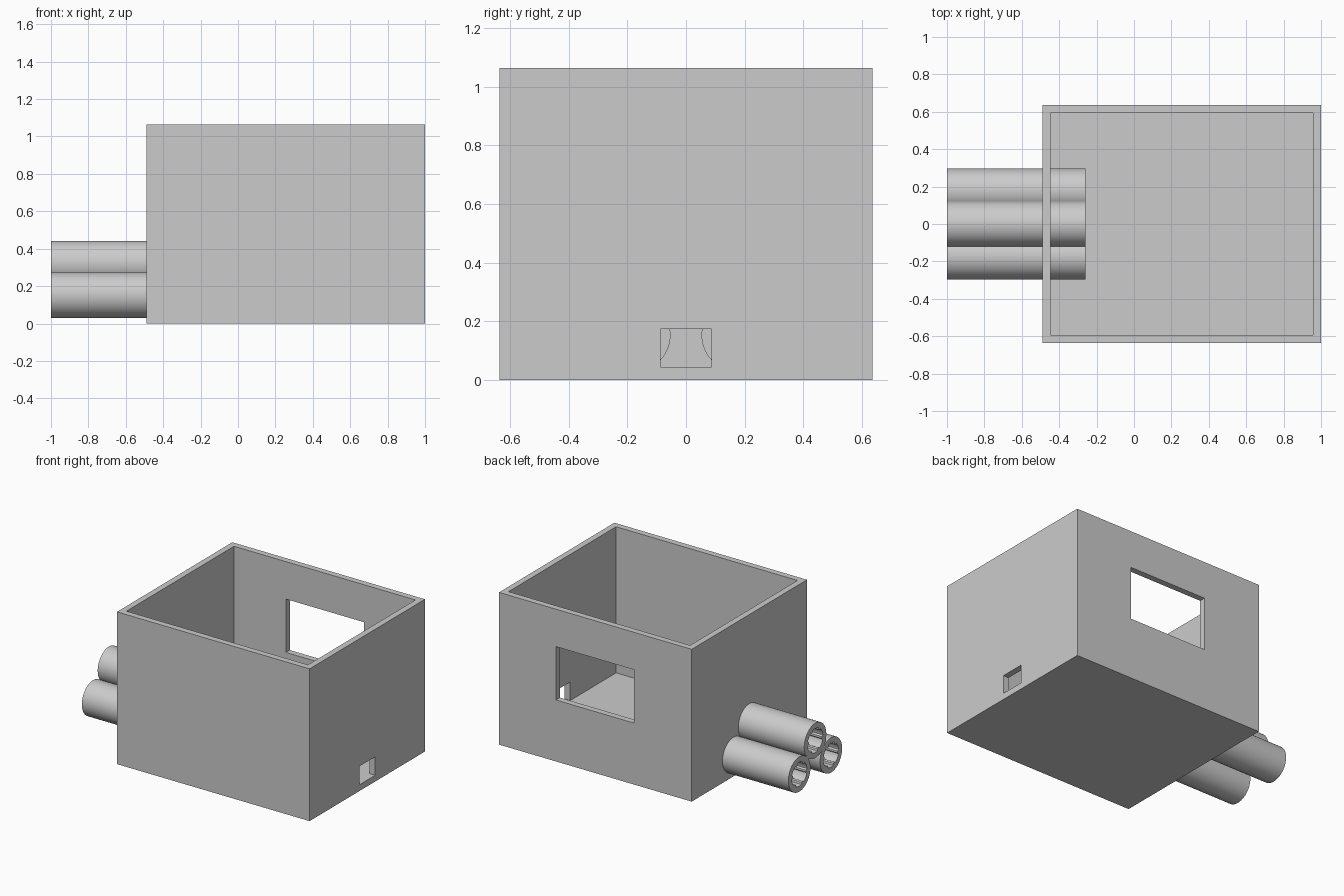
import bpy, bmesh, math

if "Cube" in bpy.data.objects:
    bpy.data.objects.remove(bpy.data.objects["Cube"])

X0, X1, Y, H, WALL = -0.49, 1.0, 0.637, 1.065, 0.043
PIPE_R = 0.122
PIPES = {"upper_pipe": (0, 0.32), "left_lower_pipe": (0.175, 0.152),
         "right_lower_pipe": (-0.175, 0.152)}

grey = bpy.data.materials.new("plain grey")
grey.use_nodes = True
grey.diffuse_color = (0.6, 0.6, 0.6, 1)
grey.node_tree.nodes["Principled BSDF"].inputs["Base Color"].default_value = (0.6, 0.6, 0.6, 1)


def finish(bm, name):
    bmesh.ops.recalc_face_normals(bm, faces=bm.faces)
    mesh = bpy.data.meshes.new(name)
    bm.to_mesh(mesh)
    bm.free()
    mesh.materials.append(grey)
    ob = bpy.data.objects.new(name, mesh)
    bpy.context.collection.objects.link(ob)
    return ob


def block(name, lo, hi):
    bm = bmesh.new()
    bmesh.ops.create_cube(bm, size=1)
    for v in bm.verts:
        v.co = [(a + b) / 2 + c * (b - a) for a, b, c in zip(lo, hi, v.co)]
    return finish(bm, name)


def tube(name, y, z, x0, x1, outer, bore=None, ridge=0, n=72):
    """Tube along x; with a bore it is hollow and has six raised ridges inside."""
    def ring(x, radius):
        pts = []
        for i in range(n):
            a = math.tau * i / n
            r = radius(i)
            pts.append(bm.verts.new((x, y + r * math.cos(a), z + r * math.sin(a))))
        return pts

    def bridge(a, b):
        for i in range(n):
            j = (i + 1) % n
            bm.faces.new((a[i], a[j], b[j], b[i]))

    bm = bmesh.new()
    out0, out1 = (ring(x, lambda i: outer) for x in (x0, x1))
    bridge(out0, out1)
    if bore:
        in0, in1 = (ring(x, lambda i: ridge if i % 12 < 3 else bore) for x in (x0, x1))
        bridge(out0, in0)
        bridge(out1, in1)
        bridge(in0, in1)
    else:
        bm.faces.new(out0)
        bm.faces.new(out1)
    return finish(bm, name)


def cut(target, cutter):
    cutter.hide_render = True
    mod = target.modifiers.new("cut", 'BOOLEAN')
    mod.operation, mod.solver, mod.object = 'DIFFERENCE', 'EXACT', cutter
    bpy.context.view_layer.objects.active = target
    bpy.ops.object.modifier_apply(modifier=mod.name)
    bpy.data.objects.remove(cutter)


# Open-topped box
box = block("open_box", (X0, -Y, 0), (X1, Y, H))
cut(box, block("cavity_cutter", (X0 + WALL, -Y + WALL, WALL), (X1 - WALL, Y - WALL, H + 0.2)))

# Window in the back wall and small slot in the left wall
cut(box, block("window_cutter", (-0.045, Y - 0.1, 0.43), (0.56, Y + 0.1, 0.803)))
cut(box, block("slot_cutter", (X1 - 0.1, -0.087, WALL + 0.001), (X1 + 0.1, 0.087, 0.173)))

# Stacked pipes passing through the right wall
for name, (y, z) in PIPES.items():
    cut(box, tube("pipe_cutter", y, z, X0 - 0.1, X0 + 0.1, PIPE_R - 0.01))
    pipe = tube(name, y, z, -1.0, -0.26, PIPE_R, 0.084, 0.072)
    bpy.ops.object.select_all(action='DESELECT')
    pipe.select_set(True)
    bpy.context.view_layer.objects.active = pipe
    bpy.ops.object.shade_smooth_by_angle(angle=math.radians(30))
